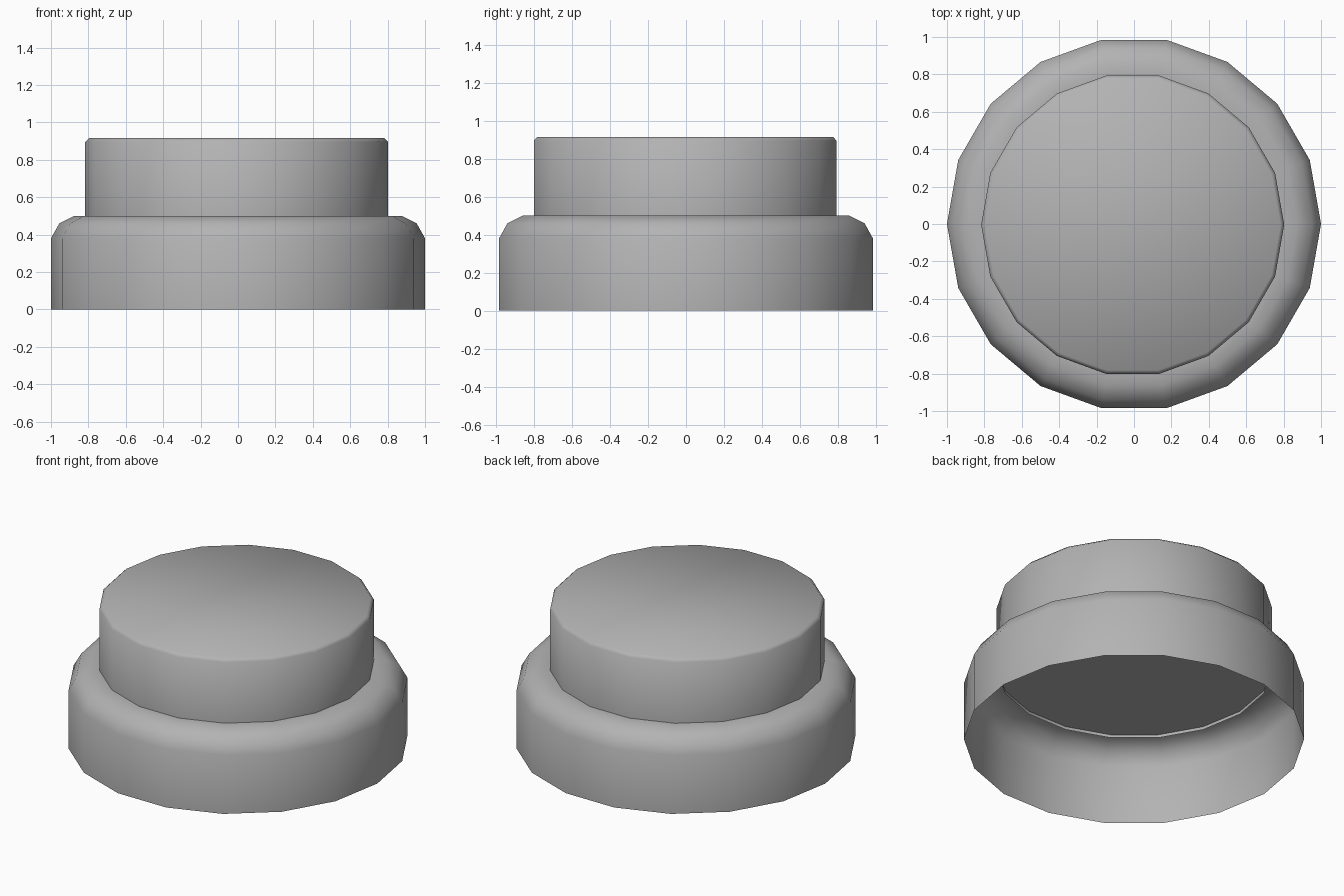
import bpy, bmesh, math

if "Cube" in bpy.data.objects:
    bpy.data.objects.remove(bpy.data.objects["Cube"])

SIDES = 18

# Dark grey plastic
grey = bpy.data.materials.new("dark_grey")
grey.diffuse_color = (0.45, 0.45, 0.45, 1.0)
grey.use_nodes = True
grey.node_tree.nodes["Principled BSDF"].inputs["Base Color"].default_value = grey.diffuse_color


def lathe(name, profile, cx=0.0, cy=0.0, cap_start=False, cap_end=False):
    """Revolve (radius, z) points around a vertical axis at (cx, cy)."""
    bm = bmesh.new()
    rings = []
    for r, z in profile:
        rings.append([bm.verts.new((cx + r * math.cos(2 * math.pi * i / SIDES),
                                    cy + r * math.sin(2 * math.pi * i / SIDES), z))
                      for i in range(SIDES)])
    for a, b in zip(rings, rings[1:]):
        for i in range(SIDES):
            j = (i + 1) % SIDES
            bm.faces.new((a[i], a[j], b[j], b[i]))
    if cap_start:
        bm.faces.new(rings[0][::-1])
    if cap_end:
        bm.faces.new(rings[-1])
    mesh = bpy.data.meshes.new(name)
    bm.to_mesh(mesh)
    bm.free()
    mesh.materials.append(grey)
    obj = bpy.data.objects.new(name, mesh)
    bpy.context.collection.objects.link(obj)
    bpy.ops.object.select_all(action='DESELECT')
    obj.select_set(True)
    bpy.context.view_layer.objects.active = obj
    bpy.ops.object.shade_smooth_by_angle(angle=math.radians(60))
    return obj


# Thin open-bottomed housing with a rounded shoulder and a central opening
lathe("housing", [(1.0, 0.0), (1.0, 0.38), (0.955, 0.46), (0.875, 0.5), (0.8, 0.5)])

# Push button sitting in the opening, with a chamfered top edge
lathe("push_button", [(0.81, 0.475), (0.81, 0.895), (0.79, 0.915)],
      cx=-0.007, cy=-0.004, cap_end=True)

# Underside plate closing the button just above its lower lip
lathe("button_underside", [(0.81, 0.495)], cx=-0.007, cy=-0.004, cap_start=True)
